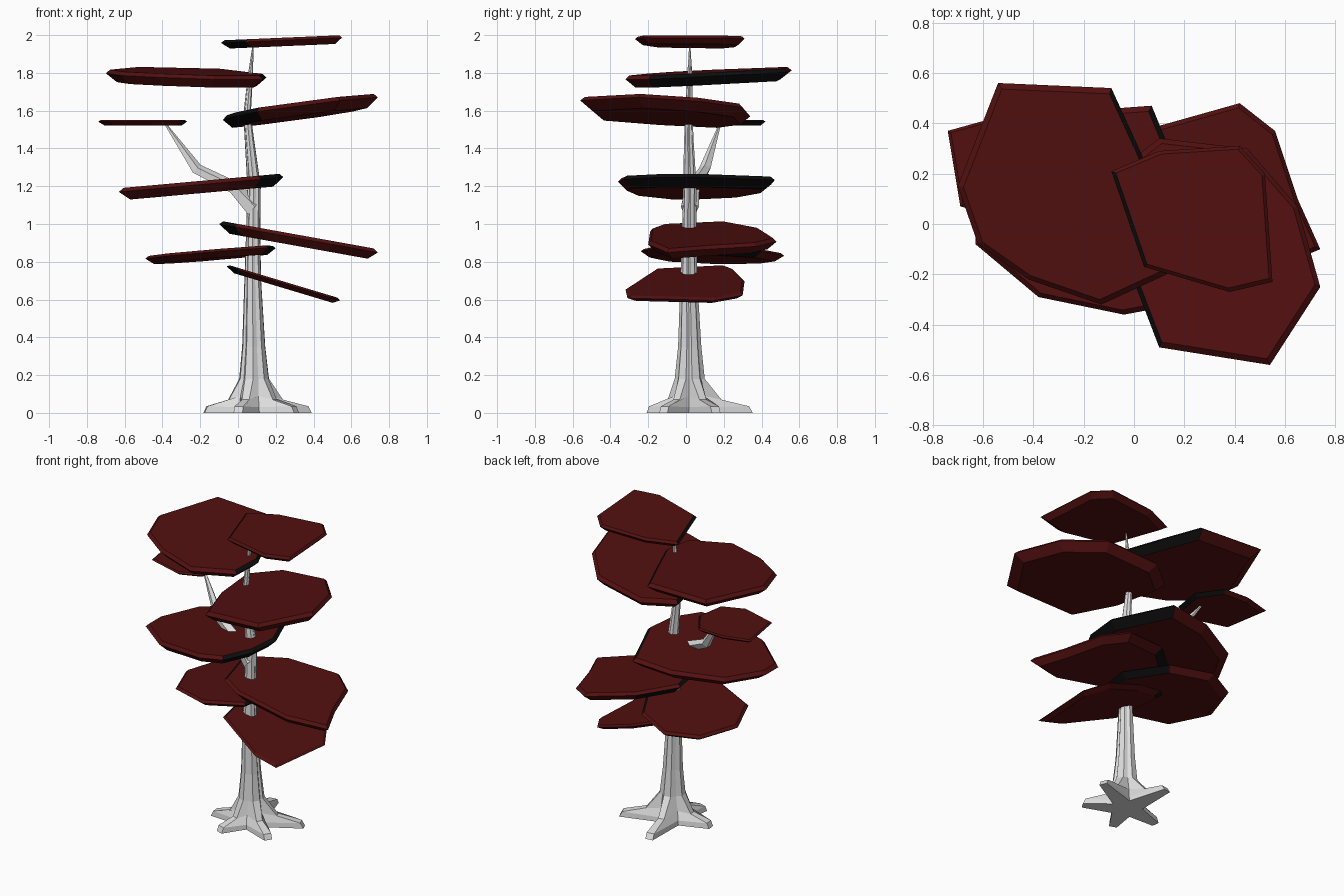
import bpy, bmesh
from math import sin, cos, pi
from mathutils import Vector

cube = bpy.data.objects.get("Cube")
if cube:
    bpy.data.objects.remove(cube)


def material(name, rgb):
    m = bpy.data.materials.new(name)
    m.use_nodes = True
    m.diffuse_color = (*rgb, 1)
    bsdf = m.node_tree.nodes["Principled BSDF"]
    bsdf.inputs["Base Color"].default_value = (*rgb, 1)
    bsdf.inputs["Roughness"].default_value = 0.9
    return m


BARK = material("pale_bark", (0.72, 0.72, 0.72))
RED = material("dark_red", (0.085, 0.005, 0.005))
BLACK = material("black", (0.004, 0.004, 0.004))


def loft(name, rings, mats):
    """Skin a list of equal-sized point rings and cap both ends."""
    bm = bmesh.new()
    loops = [[bm.verts.new(p) for p in ring] for ring in rings]
    n = len(loops[0])
    for a, b in zip(loops, loops[1:]):
        for i in range(n):
            j = (i + 1) % n
            bm.faces.new((a[i], a[j], b[j], b[i]))
    bm.faces.new(loops[0])
    bm.faces.new(loops[-1])
    bmesh.ops.recalc_face_normals(bm, faces=bm.faces)
    bm.normal_update()
    mesh = bpy.data.meshes.new(name)
    bm.to_mesh(mesh)
    bm.free()
    for m in mats:
        mesh.materials.append(m)
    obj = bpy.data.objects.new(name, mesh)
    bpy.context.collection.objects.link(obj)
    return obj


def leaf_pad(name, outline, top, slope_x, slope_y, thick):
    """Tilted slab with a small top chamfer, a wide underside chamfer
    and a black rim where it faces the trunk."""
    pts = [Vector(p) for p in outline]
    mid = sum(pts, Vector((0, 0))) / len(pts)

    def ring(scale, drop):
        out = []
        for p in pts:
            q = mid + (p - mid) * scale
            out.append((q.x, q.y, top + slope_x * q.x + slope_y * q.y - drop))
        return out

    obj = loft(name, [ring(0.87, thick), ring(1, thick * 0.3), ring(0.95, 0)],
               [RED, BLACK])
    inward = Vector((1 if mid.x < 0 else -1, 0))
    for f in obj.data.polygons:
        side = Vector(f.normal.xy)
        if len(f.vertices) == 4 and side.normalized().dot(inward) > 0.72:
            f.material_index = 1
    return obj


# Leaf pads, from the top down
leaf_pad("top_pad", [(-.09, .21), (.04, -.17), (.38, -.27), (.55, -.23),
                     (.52, .2), (.42, .31), (.1, .29)], 1.976, .043, 0, .045)
leaf_pad("upper_right_pad", [(-.54, .56), (-.7, .15), (-.62, -.08), (-.42, -.22),
                             (-.13, -.32), (.13, -.2), (.15, 0), (.02, .3),
                             (-.09, .54)], 1.797, -.02, .045, .065)
leaf_pad("upper_left_pad", [(-.08, .2), (-.03, -.15), (.1, -.49), (.54, -.56),
                            (.74, -.25), (.65, .07), (.45, .3), (.1, .34)],
         1.588, .13, -.03, .07)
leaf_pad("branch_pad", [(-.74, .37), (-.69, .07), (-.45, 0), (-.3, .06),
                        (-.27, .25), (-.38, .41), (-.56, .42)], 1.55, 0, 0, .028)
leaf_pad("middle_right_pad", [(-.63, .05), (-.63, -.08), (-.38, -.29), (-.04, -.36),
                              (.12, -.33), (.22, -.15), (.24, .06), (.07, .47),
                              (-.2, .45), (-.5, .3)], 1.246, .09, 0, .065)
leaf_pad("middle_left_pad", [(-.1, .2), (-.02, -.12), (.12, -.19), (.5, -.2),
                             (.74, -.1), (.65, .1), (.56, .37), (.42, .48),
                             (.1, .39)], 1.0, -.18, 0, .06)
leaf_pad("lower_right_pad", [(.16, -.15), (.2, .12), (.05, .4), (-.2, .52),
                             (-.4, .42), (-.49, .15), (-.38, -.12), (-.1, -.24)],
         .872, .08, -.02, .045)
leaf_pad("lower_left_pad", [(-.06, .2), (0, -.16), (.35, -.32), (.5, -.31),
                            (.54, .15), (.45, .3), (.2, .31), (0, .25)],
         .768, -.3, 0, .035)

# Trunk with five flared roots: even ring points follow roots, odd ones valleys
CENTRE = Vector((.08, .02))
TIPS = [Vector(p) for p in [(.38, .16), (.03, .35), (-.18, -.01), (0, -.2), (.31, -.12)]]


def root_ring(reach, z_root, valley, z_valley):
    out = []
    for i, tip in enumerate(TIPS):
        arm = tip - CENTRE
        nxt = TIPS[(i + 1) % len(TIPS)] - CENTRE
        gap = (arm.normalized() + nxt.normalized()).normalized()
        # each root has two edges, so its end is blunt
        wide = Vector((-arm.y, arm.x)).normalized() * .025
        for s in (-1, 1):
            out.append((*(CENTRE + arm * reach + wide * s * min(1, reach + .3)), z_root))
        out.append((*(CENTRE + gap * valley), z_valley))
    return out


def trunk_ring(x, y, r, z):
    out = []
    for i, tip in enumerate(TIPS):
        arm = tip - CENTRE
        nxt = TIPS[(i + 1) % len(TIPS)] - CENTRE
        a = arm.normalized()
        b = Vector((-a.y, a.x))
        gap = (a + nxt.normalized()).normalized()
        for d in ((a - b * .3).normalized(), (a + b * .3).normalized(), gap * .85):
            out.append((x + d.x * r, y + d.y * r, z))
    return out


rings = [root_ring(1, 0, .1, 0), root_ring(.94, .035, .095, .03),
         root_ring(.5, .07, .085, .09)]
stations = [(.085, .02, .08, .18), (.083, .02, .062, .35), (.078, .015, .045, .7),
            (.08, .017, .038, .95), (.085, .02, .036, 1.2), (.06, .015, .025, 1.45),
            (.048, .015, .02, 1.58), (.065, .02, .014, 1.78), (.08, .02, .003, 1.95)]
rings += [trunk_ring(*s) for s in stations]
loft("trunk_and_roots", rings, [BARK])


# Side branch reaching up to its own pad
def branch_ring(x, y, z, r, tilt):
    return [(x + r * cos(a) * sin(tilt), y + r * sin(a), z + r * cos(a) * cos(tilt))
            for a in (k * 2 * pi / 5 for k in range(5))]


loft("side_branch", [branch_ring(.08, .02, 1.08, .05, .7),
                     branch_ring(-.02, .035, 1.19, .038, .75),
                     branch_ring(-.22, .1, 1.29, .032, .8),
                     branch_ring(-.385, .18, 1.53, .006, 1)], [BARK])
